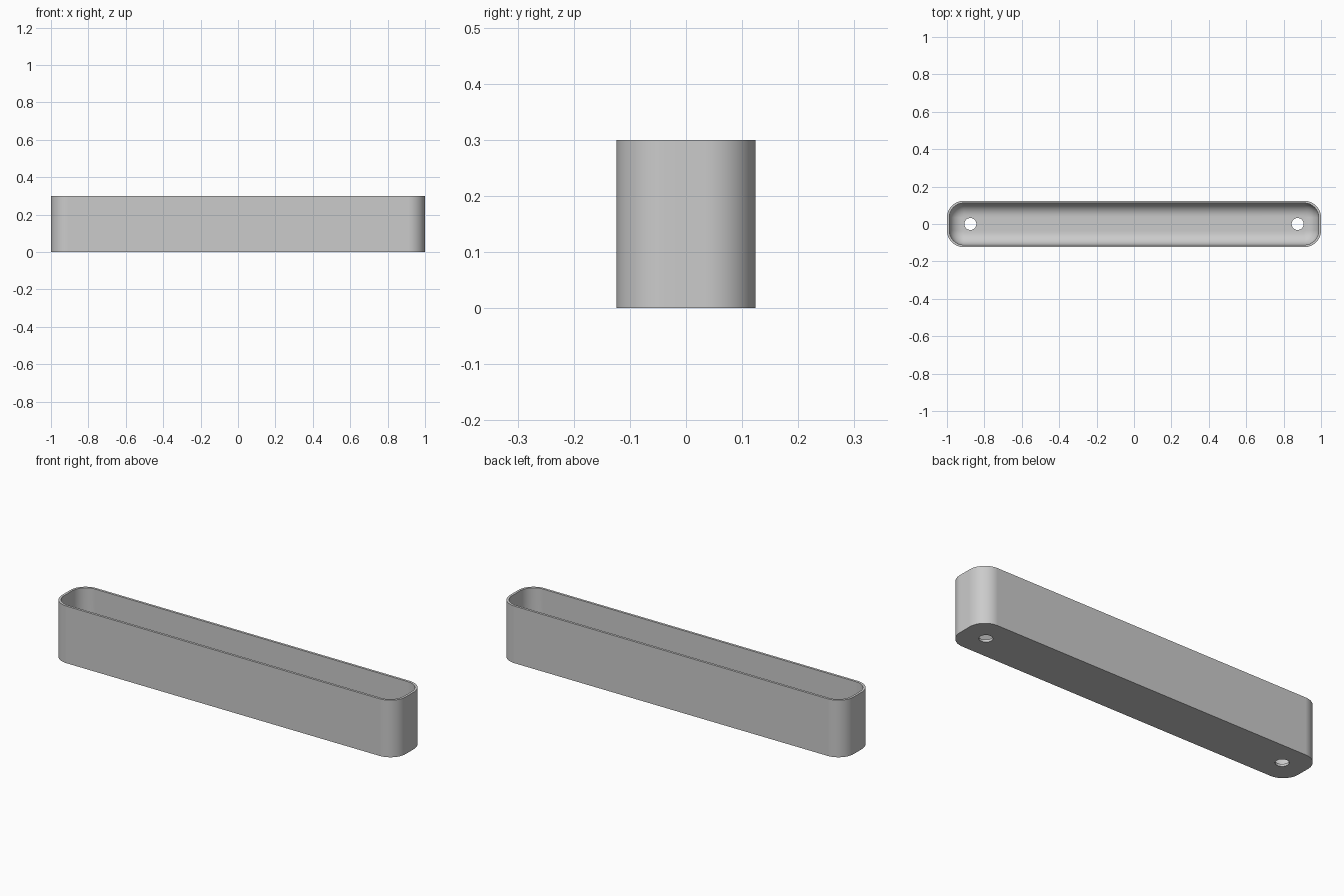
import bpy, bmesh, math

cube = bpy.data.objects.get("Cube")
if cube:
    bpy.data.objects.remove(cube, do_unlink=True)

HALF_X, HALF_Y, HEIGHT = 1.0, 0.124, 0.3
CORNER, WALL, FLOOR, FILLET = 0.09, 0.0125, 0.0125, 0.07
HOLE_X, HOLE_R = 0.875, 0.032
CORNER_STEPS, FILLET_STEPS, HOLE_STEPS = 12, 10, 32

bm = bmesh.new()


def close_loop(verts):
    """Join the vertices in a ring and return its edges."""
    return [bm.edges.new((v, verts[i - 1])) for i, v in enumerate(verts)]


def rounded_loop(inset, z):
    """Rounded rectangle, inset from the outside wall, at height z."""
    radius = CORNER - inset
    verts = []
    for k, (sx, sy) in enumerate([(1, 1), (-1, 1), (-1, -1), (1, -1)]):
        for i in range(CORNER_STEPS + 1):
            a = (k + i / CORNER_STEPS) * math.pi / 2
            x = sx * (HALF_X - CORNER) + radius * math.cos(a)
            y = sy * (HALF_Y - CORNER) + radius * math.sin(a)
            verts.append(bm.verts.new((x, y, z)))
    return verts, close_loop(verts)


def hole_loop(x, z):
    verts = []
    for i in range(HOLE_STEPS):
        a = 2 * math.pi * i / HOLE_STEPS
        verts.append(bm.verts.new((x + HOLE_R * math.cos(a), HOLE_R * math.sin(a), z)))
    return verts, close_loop(verts)


def skin(lower, upper):
    """Quads between two matching rings."""
    for i in range(len(lower)):
        bm.faces.new((lower[i - 1], lower[i], upper[i], upper[i - 1]))


# Rings: outside bottom, outside rim, inside rim, then the fillet to the floor
rings = [rounded_loop(0, 0), rounded_loop(0, HEIGHT), rounded_loop(WALL, HEIGHT)]
for i in range(FILLET_STEPS + 1):
    a = i / FILLET_STEPS * math.pi / 2
    rings.append(rounded_loop(WALL + FILLET * (1 - math.cos(a)),
                              FLOOR + FILLET * (1 - math.sin(a))))
for (low, _), (high, _) in zip(rings, rings[1:]):
    skin(low, high)

# Mounting holes through the floor
under_edges, floor_edges = list(rings[0][1]), list(rings[-1][1])
for x in (-HOLE_X, HOLE_X):
    under, floor = hole_loop(x, 0), hole_loop(x, FLOOR)
    skin(under[0], floor[0])
    under_edges += under[1]
    floor_edges += floor[1]

# Flat underside and floor around the holes
for edges, direction in ((under_edges, -1), (floor_edges, 1)):
    bmesh.ops.triangle_fill(bm, edges=edges, use_beauty=True, use_dissolve=False,
                            normal=(0, 0, direction))
bmesh.ops.recalc_face_normals(bm, faces=bm.faces)

mesh = bpy.data.meshes.new("tray")
bm.to_mesh(mesh)
bm.free()
tray = bpy.data.objects.new("tray", mesh)
bpy.context.collection.objects.link(tray)

# Plain grey
grey = bpy.data.materials.new("plain grey")
grey.use_nodes = True
colour = (0.6, 0.6, 0.6, 1)
grey.diffuse_color = colour
grey.node_tree.nodes["Principled BSDF"].inputs["Base Color"].default_value = colour
mesh.materials.append(grey)

# Smooth curves with crisp rims
bpy.ops.object.select_all(action="DESELECT")
tray.select_set(True)
bpy.context.view_layer.objects.active = tray
bpy.ops.object.shade_smooth_by_angle(angle=math.radians(30))
weighted = tray.modifiers.new("even shading", "WEIGHTED_NORMAL")
weighted.keep_sharp = True
